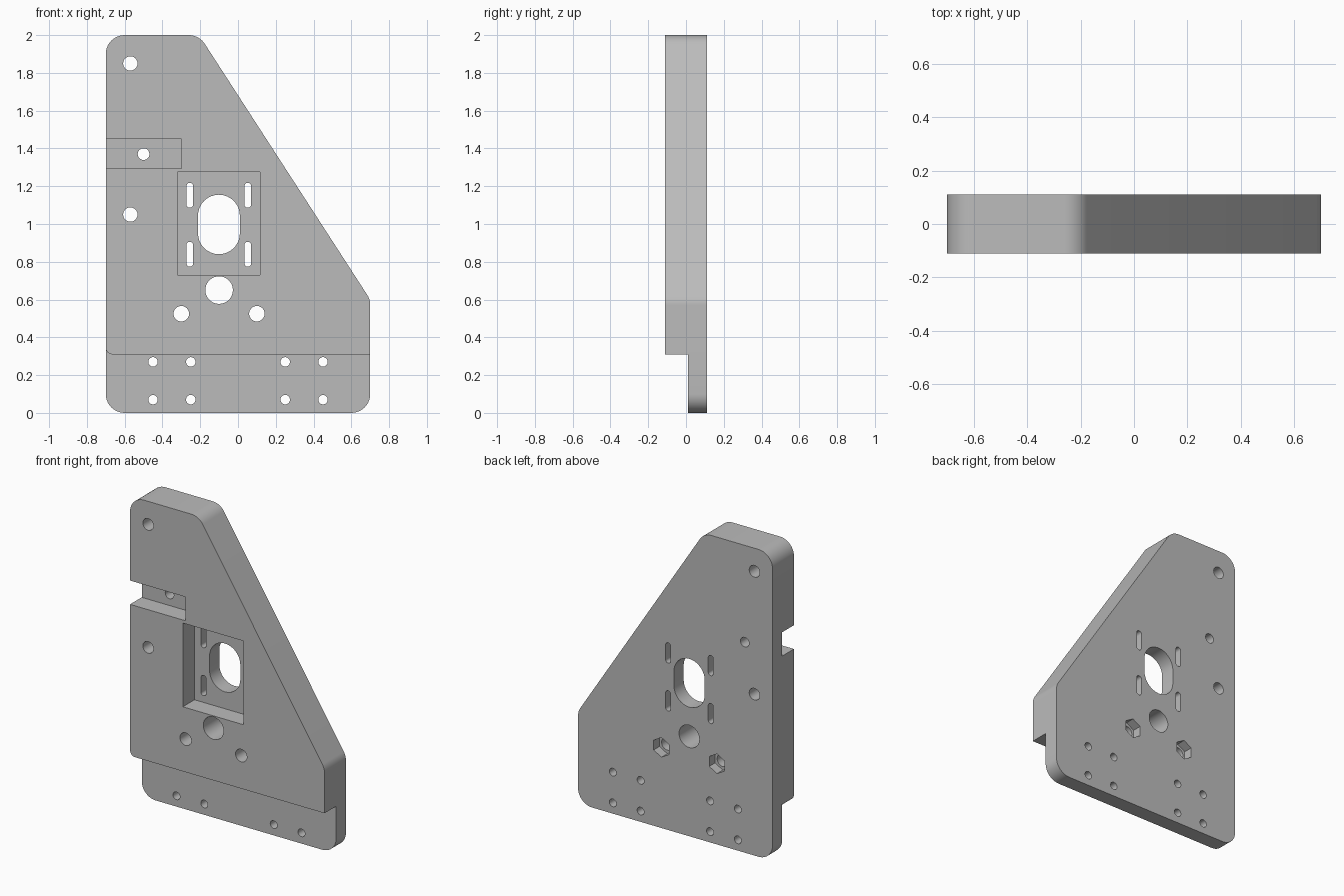
import bpy, bmesh, math
from mathutils import Vector
from mathutils.geometry import tessellate_polygon

cube = bpy.data.objects.get("Cube")
if cube:
    bpy.data.objects.remove(cube, do_unlink=True)

grey = bpy.data.materials.new("plain grey")
grey.use_nodes = True
grey.diffuse_color = (0.5, 0.5, 0.5, 1)
grey.node_tree.nodes["Principled BSDF"].inputs["Base Color"].default_value = (0.5, 0.5, 0.5, 1)

# Depth levels from front to back
FRONT, FLOOR, TRAP, BACK = -0.11, 0.01, 0.05, 0.11


def rounded(corners, steps=10):
    """Outline from (x, z, radius) corners, each filleted."""
    out = []
    for i, (x, z, r) in enumerate(corners):
        p = Vector((x, z, 0))
        if r == 0:
            out.append(p)
            continue
        px, pz, _ = corners[i - 1]
        nx, nz, _ = corners[(i + 1) % len(corners)]
        a = Vector((px - x, pz - z, 0)).normalized()
        b = Vector((nx - x, nz - z, 0)).normalized()
        half = a.angle(b) / 2
        centre = p + (a + b).normalized() * (r / math.sin(half))
        start = p + a * (r / math.tan(half)) - centre
        end = p + b * (r / math.tan(half)) - centre
        first = math.atan2(start.y, start.x)
        sweep = math.remainder(math.atan2(end.y, end.x) - first, math.tau)
        for k in range(steps + 1):
            t = first + sweep * k / steps
            out.append(centre + Vector((math.cos(t), math.sin(t), 0)) * r)
    return [p for i, p in enumerate(out) if (p - out[i - 1]).length > 1e-4]


def box(x0, x1, z0, z1):
    return rounded([(x0, z0, 0), (x1, z0, 0), (x1, z1, 0), (x0, z1, 0)])


def circle(x, z, r, n=32, turn=0):
    angles = [turn + math.tau * k / n for k in range(n)]
    return [Vector((x + r * math.cos(t), z + r * math.sin(t), 0)) for t in angles]


def slot(x, low, high, r, n=16):
    """Upright slot between two end centres."""
    arcs = [(high, math.pi * k / n) for k in range(n + 1)]
    arcs += [(low, math.pi + math.pi * k / n) for k in range(n + 1)]
    return [Vector((x + r * math.cos(t), z + r * math.sin(t), 0)) for z, t in arcs]


bm = bmesh.new()


def ring(outline, y):
    return [bm.verts.new((p.x, y, p.y)) for p in outline]


def cap(y, outline, holes=()):
    """Flat face at one depth, pierced by holes."""
    loops = [outline, *holes]
    verts = [v for loop in loops for v in ring(loop, y)]
    for tri in tessellate_polygon(loops):
        bm.faces.new([verts[i] for i in tri])


def wall(outline, y0, y1):
    near, far = ring(outline, y0), ring(outline, y1)
    for i in range(len(near)):
        bm.faces.new((near[i - 1], near[i], far[i], far[i - 1]))


# Outer outlines: the thick front layer is notched, the back layer is full height
front_edge = rounded([
    (-0.7, 0.31, 0.035), (0.7, 0.31, 0), (0.7, 0.6, 0.1), (-0.206, 2, 0.1), (-0.7, 2, 0.1),
    (-0.7, 1.45, 0), (-0.3, 1.45, 0), (-0.3, 1.295, 0), (-0.7, 1.295, 0)])
back_edge = rounded([
    (-0.7, 0, 0.1), (0.7, 0, 0.1), (0.7, 0.31, 0), (0.7, 0.6, 0.1), (-0.206, 2, 0.1),
    (-0.7, 2, 0.1), (-0.7, 1.45, 0), (-0.7, 1.295, 0), (-0.7, 0.345, 0)])

# Recess floors: bottom step, side groove, square pocket
step = rounded([(-0.7, 0, 0.1), (0.7, 0, 0.1), (0.7, 0.31, 0),
                (-0.7, 0.31, 0.035), (-0.7, 0.345, 0)])
groove = box(-0.7, -0.3, 1.295, 1.45)
pocket = box(-0.32, 0.117, 0.73, 1.275)

# Holes and slots, grouped by the face they start from
step_holes = [circle(x, z, 0.025) for x in (-0.45, -0.25, 0.25, 0.45) for z in (0.07, 0.27)]
groove_holes = [circle(-0.5, 1.37, 0.031)]
pocket_holes = [slot(x, z, z + 0.096, 0.018) for x in (-0.255, 0.052) for z in (0.792, 1.104)]
pocket_holes.append(slot(-0.101, 0.951, 1.044, 0.111))
plain_holes = [circle(-0.57, 1.85, 0.038), circle(-0.57, 1.05, 0.038), circle(-0.1, 0.65, 0.073)]
bolt_holes = [circle(x, 0.525, 0.041) for x in (-0.3, 0.1)]
nut_traps = [circle(x, 0.525, 0.064, 6, math.pi / 6) for x in (-0.3, 0.1)]

# Flat faces
floor_holes = step_holes + groove_holes + pocket_holes
cap(FRONT, front_edge, plain_holes + bolt_holes + [pocket])
cap(FLOOR, step, step_holes)
cap(FLOOR, groove, groove_holes)
cap(FLOOR, pocket, pocket_holes)
cap(BACK, back_edge, floor_holes + plain_holes + nut_traps)
for trap, bolt in zip(nut_traps, bolt_holes):
    cap(TRAP, trap, [bolt])

# Walls
for outlines, y0, y1 in (([front_edge, pocket], FRONT, FLOOR),
                         ([back_edge] + floor_holes, FLOOR, BACK),
                         (plain_holes, FRONT, BACK),
                         (bolt_holes, FRONT, TRAP),
                         (nut_traps, TRAP, BACK)):
    for outline in outlines:
        wall(outline, y0, y1)

bmesh.ops.remove_doubles(bm, verts=bm.verts[:], dist=1e-4)
bmesh.ops.recalc_face_normals(bm, faces=bm.faces[:])
mesh = bpy.data.meshes.new("mounting_plate")
bm.to_mesh(mesh)
bm.free()
mesh.materials.append(grey)
plate = bpy.data.objects.new("mounting_plate", mesh)
bpy.context.scene.collection.objects.link(plate)

bpy.ops.object.select_all(action="DESELECT")
bpy.context.view_layer.objects.active = plate
plate.select_set(True)
bpy.ops.object.shade_smooth_by_angle(angle=math.radians(25))
